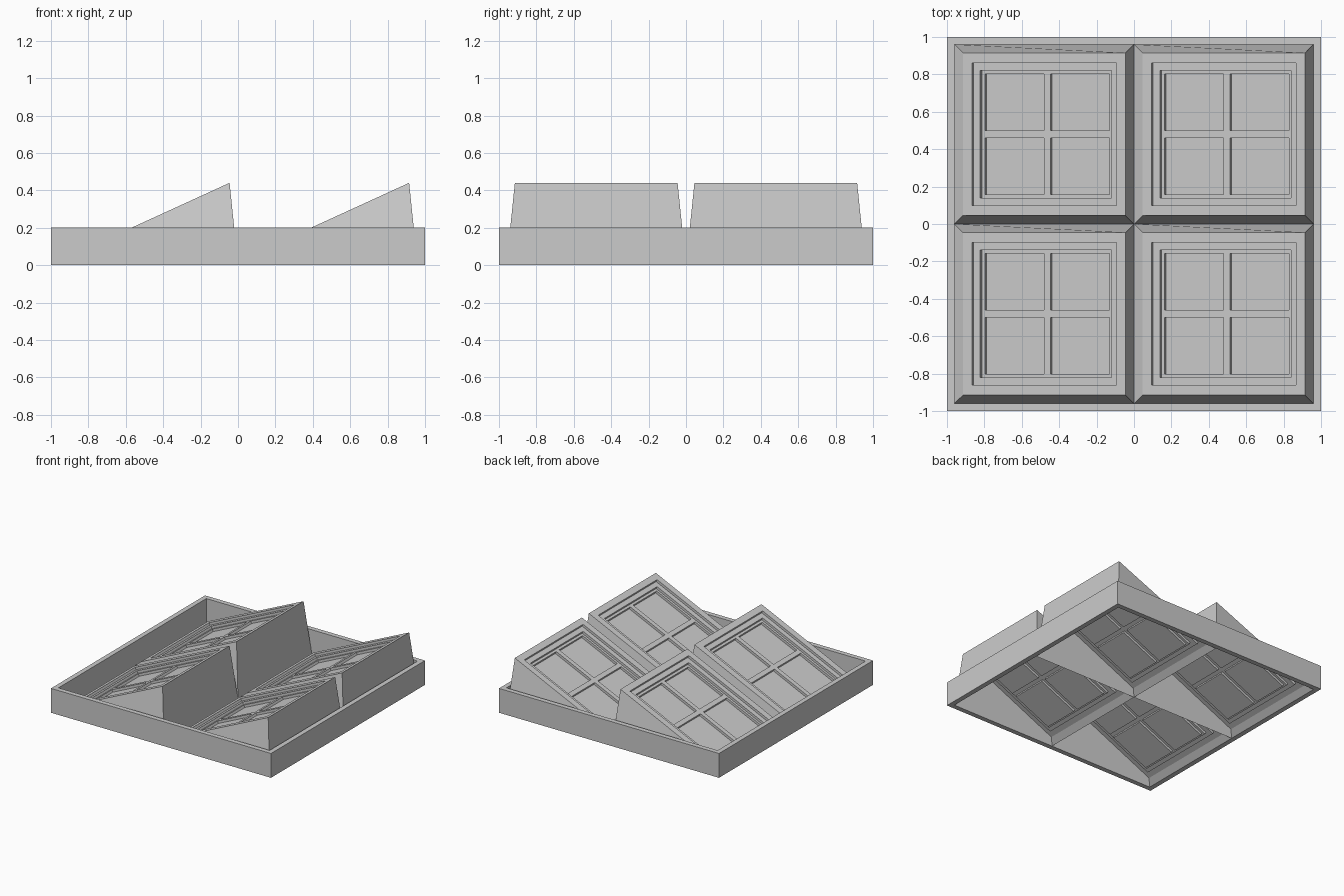
import bpy, bmesh

cube = bpy.data.objects.get("Cube")
if cube:
    bpy.data.objects.remove(cube, do_unlink=True)

grey = bpy.data.materials.new("light_grey")
grey.use_nodes = True
colour = (0.6, 0.6, 0.6, 1)
grey.diffuse_color = colour
grey.node_tree.nodes["Principled BSDF"].inputs["Base Color"].default_value = colour

CELL, RIM, TAPER = 0.96, 0.04, 0.045
LOW, HIGH = 0.042, 0.44


def to_mesh(bm, name):
    mesh = bpy.data.meshes.new(name)
    bm.to_mesh(mesh)
    bm.free()
    mesh.materials.append(grey)
    return mesh


def add(name, mesh, location=(0, 0, 0)):
    ob = bpy.data.objects.new(name, mesh)
    ob.location = location
    bpy.context.collection.objects.link(ob)
    return ob


def recess(bm, faces, margin, depth):
    """Leave a border round each face, then sink the face."""
    bmesh.ops.inset_individual(bm, faces=faces, thickness=margin, use_even_offset=True)
    bmesh.ops.inset_individual(bm, faces=faces, thickness=0, depth=-depth)


# Square curb: a flat ring thickened upwards
bm = bmesh.new()
bmesh.ops.create_grid(bm, x_segments=1, y_segments=1, size=1)
bm.faces.ensure_lookup_table()
middle = bm.faces[0]
bmesh.ops.inset_individual(bm, faces=[middle], thickness=RIM, use_even_offset=True)
bmesh.ops.delete(bm, geom=[middle], context="FACES")
curb = add("curb_frame", to_mesh(bm, "curb_frame"))
solid = curb.modifiers.new("height", "SOLIDIFY")
solid.thickness = 0.2
solid.offset = 1

# Skylight hood: open-bottomed tapered box with a tilted top
bm = bmesh.new()
bmesh.ops.create_cube(bm, size=CELL)
top = max(bm.faces, key=lambda f: f.calc_center_median().z)
bottom = min(bm.faces, key=lambda f: f.calc_center_median().z)
for v in bm.verts:
    if v in top.verts:
        v.co.x *= 1 - 2 * TAPER / CELL
        v.co.y *= 1 - 2 * TAPER / CELL
        v.co.z = HIGH if v.co.x > 0 else LOW
    else:
        v.co.z = 0
bmesh.ops.delete(bm, geom=[bottom], context="FACES_ONLY")
bm.normal_update()

# Stepped sash
recess(bm, [top], 0.053, 0.02)
recess(bm, [top], 0.04, 0.02)

# Four panes separated by glazing bars
centre = top.calc_center_median()
bmesh.ops.subdivide_edges(bm, edges=top.edges[:], cuts=1, use_grid_fill=True)
hub = min(bm.verts, key=lambda v: (v.co - centre).length)
bm.normal_update()
recess(bm, list(hub.link_faces), 0.019, 0.02)
hood = to_mesh(bm, "skylight_hood")

for side, x in (("right", -CELL / 2), ("left", CELL / 2)):
    for end, y in (("front", -CELL / 2), ("back", CELL / 2)):
        add(f"skylight_{end}_{side}", hood, (x, y, 0))
